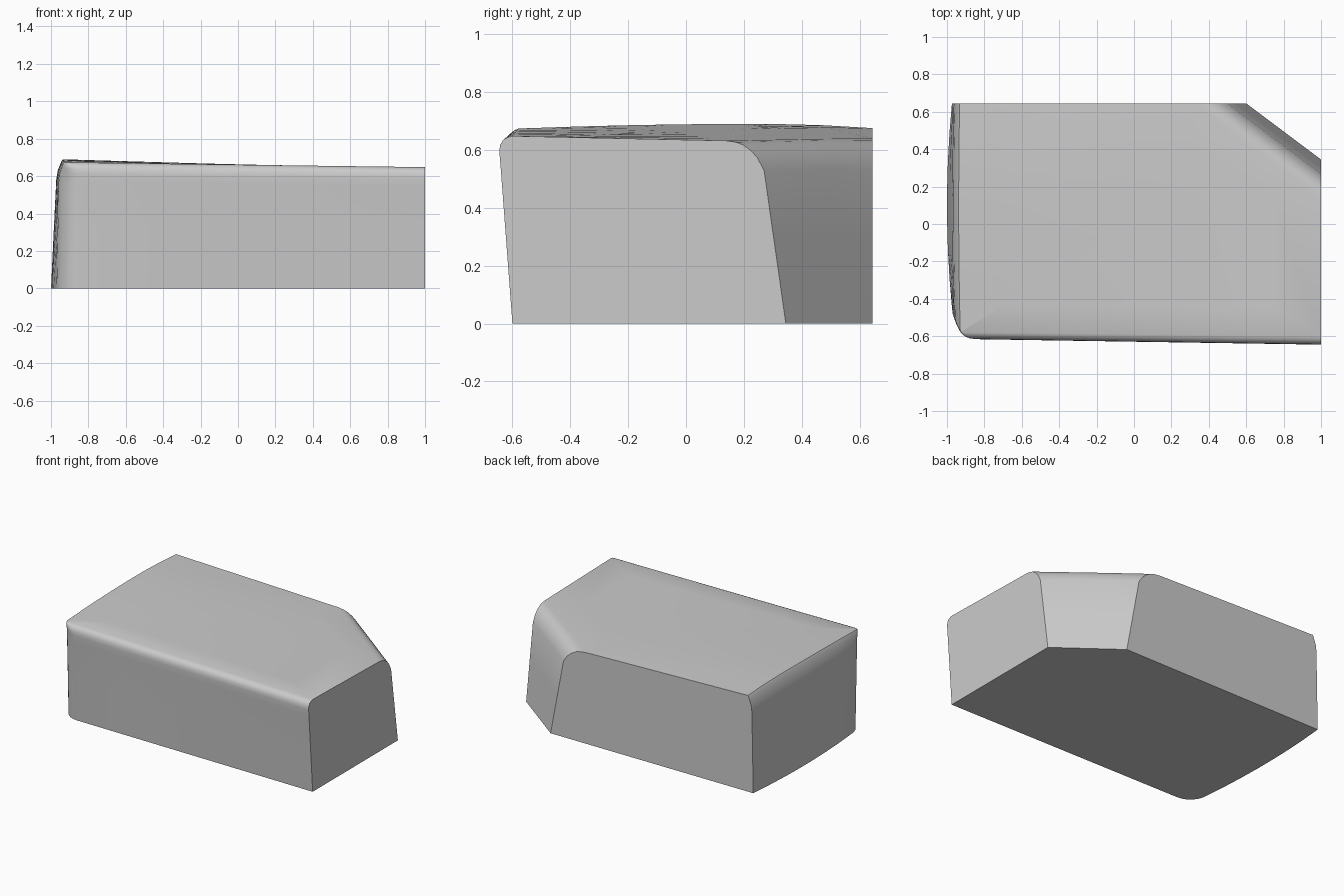
import bpy, bmesh
from math import sin, cos, pi

cube = bpy.data.objects.get("Cube")
if cube:
    bpy.data.objects.remove(cube, do_unlink=True)

BACK, RIGHT, SLOPE = 0.645, 1.0, 0.75


def mix(a, b, t):
    return a + (b - a) * t


def top_height(x, y):
    """Gently domed top that falls towards the right."""
    span = 0.8 if y < 0.25 else 0.4
    left = 0.69 - 0.015 * ((y - 0.25) / span) ** 2
    right = 0.648 - 0.022 * (y + 0.6)
    return mix(left, right, (x + 0.93) / 1.93)


def outline(u, flare, lean, cut, radius):
    """Plan outline at one height: left side, round corner, front, cut corner."""
    def left_x(y):
        bulge = 1 - ((y - 0.1) / 0.55) ** 2
        return -0.973 - 0.027 * (1 - 0.8 * u) * bulge + lean

    def front_y(x):
        s = (x + 0.85) / 1.85
        return mix(-0.58, -0.60, s) - flare * mix(0.8, 1, s)

    corner_y = front_y(-0.85)
    start_y = corner_y + radius
    corner_x = left_x(start_y)
    pts = []
    for i in range(7):
        y = mix(BACK, start_y, i / 7)
        pts.append((left_x(y), y))
    for i in range(7):
        a = pi / 2 * i / 6
        pts.append((corner_x + radius * (1 - cos(a)), start_y - radius * sin(a)))
    for i in range(1, 6):
        x = mix(corner_x + radius, RIGHT, i / 5)
        pts.append((x, front_y(x)))
    low = 0.345 - cut
    for i in range(4):
        y = mix(low, BACK, i / 3)
        pts.append((RIGHT - (y - low) / SLOPE, y))
    return pts


# Height fraction, front flare, left lean, corner cut, corner radius
levels = [
    (0.0, 0.0, 0.0, 0.0, 0.13),
    (0.45, 0.022, 0.005, 0.04, 0.13),
    (0.84, 0.041, 0.010, 0.075, 0.13),
    (0.91, 0.045, 0.016, 0.098, 0.12),
    (0.95, 0.043, 0.026, 0.121, 0.09),
    (0.98, 0.031, 0.033, 0.148, 0.06),
    (0.993, 0.016, 0.038, 0.172, 0.035),
    (1.0, 0.0, 0.041, 0.205, 0.02),
]

bm = bmesh.new()
rings = []
for u, *shape in levels:
    rings.append([bm.verts.new((x, y, u * top_height(x, y)))
                  for x, y in outline(u, *shape)])

# Inner rings that carry the dome of the top
rim = [v.co.copy() for v in rings[-1]]
for k in (0.75, 0.5, 0.25):
    rings.append([bm.verts.new((c.x * k, c.y * k, top_height(c.x * k, c.y * k)))
                  for c in rim])

n = len(rim)
for lower, upper in zip(rings, rings[1:]):
    for i in range(n):
        j = (i + 1) % n
        bm.faces.new((lower[i], lower[j], upper[j], upper[i]))
centre = bm.verts.new((0, 0, top_height(0, 0)))
for i in range(n):
    bm.faces.new((rings[-1][i], rings[-1][(i + 1) % n], centre))
bm.faces.new(rings[0][::-1])
bmesh.ops.recalc_face_normals(bm, faces=bm.faces)

mesh = bpy.data.meshes.new("rounded_block")
bm.to_mesh(mesh)
bm.free()
block = bpy.data.objects.new("rounded_block", mesh)
bpy.context.collection.objects.link(block)

# Plain grey
grey = bpy.data.materials.new("light_grey")
grey.use_nodes = True
colour = (0.6, 0.6, 0.6, 1)
grey.diffuse_color = colour
grey.node_tree.nodes["Principled BSDF"].inputs["Base Color"].default_value = colour
mesh.materials.append(grey)

bpy.ops.object.select_all(action="DESELECT")
block.select_set(True)
bpy.context.view_layer.objects.active = block
bpy.ops.object.shade_smooth_by_angle()
